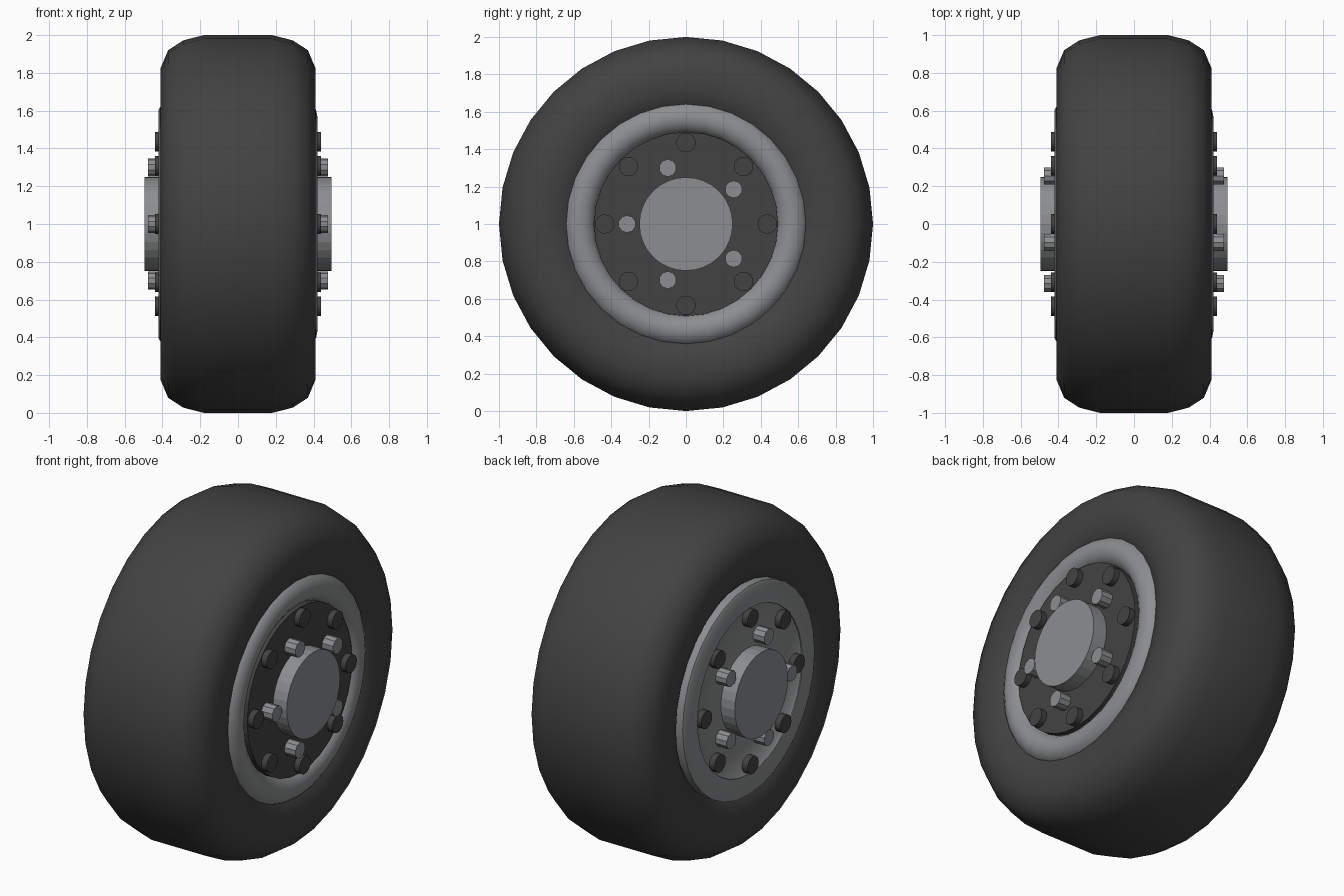
import bpy, bmesh, math

cube = bpy.data.objects.get("Cube")
if cube:
    bpy.data.objects.remove(cube, do_unlink=True)


def material(name, colour):
    mat = bpy.data.materials.new(name)
    mat.use_nodes = True
    mat.diffuse_color = (*colour, 1)
    mat.node_tree.nodes["Principled BSDF"].inputs["Base Color"].default_value = (*colour, 1)
    return mat


rubber = material("dark rubber", (0.055, 0.055, 0.055))
metal = material("grey metal", (0.26, 0.27, 0.275))


def lathe(name, profile, mat, sides=32, angle=None, centre=(0, 0), closed=True):
    """Spin (radius, x) points about an axle parallel to x; centre is (y, z) off the wheel axis."""
    bm = bmesh.new()
    rings = []
    for radius, x in profile:
        count = sides if radius > 0 else 1
        ring = []
        for i in range(count):
            a = math.tau * i / sides
            ring.append(bm.verts.new((x, centre[0] + radius * math.sin(a),
                                      1 + centre[1] + radius * math.cos(a))))
        rings.append(ring)
    pairs = list(zip(rings, rings[1:]))
    if closed:
        pairs.append((rings[-1], rings[0]))
    for a, b in pairs:
        for i in range(sides):
            j = (i + 1) % sides
            corners = [a[i % len(a)], a[j % len(a)], b[j % len(b)], b[i % len(b)]]
            corners = list(dict.fromkeys(corners))
            if len(corners) > 2:
                bm.faces.new(corners)
    bmesh.ops.recalc_face_normals(bm, faces=bm.faces)
    mesh = bpy.data.meshes.new(name)
    bm.to_mesh(mesh)
    bm.free()
    mesh.materials.append(mat)
    obj = bpy.data.objects.new(name, mesh)
    bpy.context.collection.objects.link(obj)
    if angle:
        bpy.ops.object.select_all(action='DESELECT')
        obj.select_set(True)
        bpy.context.view_layer.objects.active = obj
        bpy.ops.object.shade_smooth_by_angle(angle=math.radians(angle))
    return obj


def cylinder(name, radius, x0, x1, mat, sides, angle=None, centre=(0, 0)):
    return lathe(name, [(0, x0), (radius, x0), (radius, x1), (0, x1)],
                 mat, sides, angle, centre, closed=False)


# Tyre: rounded tread and sidewalls, hollow in the middle
half = [(1, 0.18), (0.972, 0.29), (0.92, 0.37), (0.825, 0.41), (0.72, 0.408), (0.645, 0.385), (0.58, 0.33)]
lathe("tyre", [(r, -x) for r, x in reversed(half)] + half, rubber, angle=60)

# Left side: rounded rim ring and dark cover disc
tube = [(0.57 + 0.087 * math.cos(math.tau * i / 16), 0.335 + 0.085 * math.sin(math.tau * i / 16))
        for i in range(16)]
lathe("left_rim_ring", tube, metal, angle=60)
cylinder("left_cover_disc", 0.492, 0.2, 0.405, rubber, 32, 40)

# Right side: flat rim ring and shallow metal dish
lathe("right_rim_ring", [(0.62, -0.3), (0.62, -0.412), (0.605, -0.42), (0.492, -0.42), (0.492, -0.3)],
      metal, angle=30)
lathe("right_dish", [(0, -0.3), (0.495, -0.3), (0.495, -0.418), (0.485, -0.404), (0.25, -0.404), (0, -0.404)],
      metal, angle=75, closed=False)

# Hub running through the wheel
cylinder("hub", 0.25, -0.495, 0.495, metal, 32)

# Bolts on both sides: outer dark ring of eight, inner metal ring of five
for side, sign in (("left", 1), ("right", -1)):
    for i in range(8):
        a = math.tau * i / 8
        cylinder(f"{side}_rim_bolt_{i + 1}", 0.052, sign * 0.38, sign * 0.44, rubber, 16, 30,
                 (0.435 * math.cos(a), 0.435 * math.sin(a)))
    for i in range(5):
        a = math.pi + math.tau * i / 5
        cylinder(f"{side}_wheel_nut_{i + 1}", 0.047, sign * 0.38, sign * 0.477, metal, 10, None,
                 (0.315 * math.cos(a), 0.315 * math.sin(a)))
